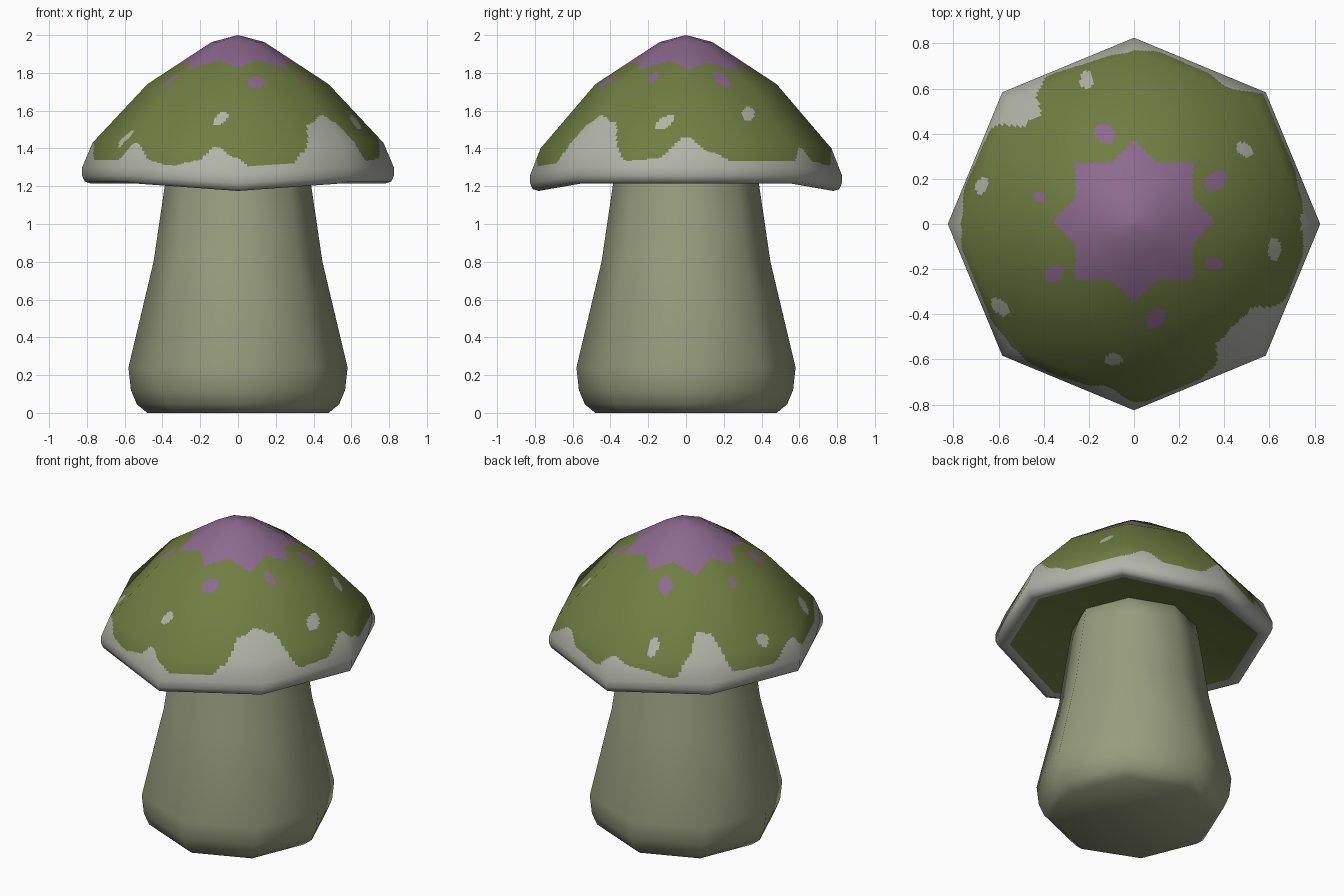
import bpy, math
from mathutils import Vector

if "Cube" in bpy.data.objects:
    bpy.data.objects.remove(bpy.data.objects["Cube"])

SIDES = 8


def material(name, rgb):
    m = bpy.data.materials.new(name)
    m.diffuse_color = (*rgb, 1)
    m.use_nodes = True
    m.node_tree.nodes["Principled BSDF"].inputs["Base Color"].default_value = m.diffuse_color
    return m


GREEN, PURPLE, GREY = 0, 1, 2
cap_mats = [material("moss green", (0.162, 0.209, 0.054)),
            material("dusty purple", (0.262, 0.144, 0.270)),
            material("pale grey", (0.445, 0.456, 0.392))]
stem_mat = material("stem olive grey", (0.314, 0.337, 0.209))


def rings(profile, drop=lambda k, j: 0.0):
    """Octagonal rings for a profile listed from top to bottom."""
    out = []
    for j, (r, z) in enumerate(profile):
        out.append([Vector((r * math.cos(k * math.tau / SIDES),
                            r * math.sin(k * math.tau / SIDES), z - drop(k, j)))
                    for k in range(SIDES)])
    return out


def skin(name, grid, mats, close_bottom=True):
    """Smooth mesh through a stack of rings, closed at the ends."""
    n = len(grid[0])
    verts = [p for row in grid for p in row]
    faces = [(j * n + i, (j + 1) * n + i, (j + 1) * n + (i + 1) % n, j * n + (i + 1) % n)
             for j in range(len(grid) - 1) for i in range(n)]
    faces.append(tuple(range(n)))
    if close_bottom:
        faces.append(tuple(reversed(range(len(verts) - n, len(verts)))))
    me = bpy.data.meshes.new(name)
    me.from_pydata(verts, [], faces)
    me.update()
    me.shade_smooth()
    for m in mats:
        me.materials.append(m)
    return me


def add(name, me):
    ob = bpy.data.objects.new(name, me)
    bpy.context.collection.objects.link(ob)
    return ob


# Stem: bulging at the foot, running up into the cap
stem_profile = [(0.365, 1.33), (0.388, 1.2), (0.447, 0.8), (0.58, 0.24),
                (0.567, 0.12), (0.535, 0.045), (0.48, 0.0)]
add("stem", skin("stem", rings(stem_profile), [stem_mat]))

# Cap: coarse octagonal shape; front and back rim corners hang a little lower
cap_profile = [(0.001, 2.0), (0.14, 1.963), (0.48, 1.74), (0.77, 1.43), (0.825, 1.30),
               (0.825, 1.255), (0.812, 1.225), (0.78, 1.215), (0.74, 1.225), (0.33, 1.305)]
STEPS = [10, 28, 34, 20, 4, 2, 2, 1, 2]
COLS = 36
UNDERSIDE = 8


def rim_drop(k, j):
    return (0.03 if j == 3 else 0.04 if 3 < j < 9 else 0.0) if k in (2, 6) else 0.0


coarse = rings(cap_profile, rim_drop)
low = skin("cap_low", coarse, [])
normals = [v.vector.copy() for v in low.vertex_normals]
coarse_n = [normals[j * SIDES:(j + 1) * SIDES] for j in range(len(coarse))]
bpy.data.meshes.remove(low)


def refine(src):
    """Split the flat panels finely without changing their shape."""
    out = []
    for j, steps in enumerate(STEPS):
        for s in range(steps + (j == len(STEPS) - 1)):
            t = s / steps
            row = [src[j][k].lerp(src[j + 1][k], t) for k in range(SIDES)]
            out.append([row[k].lerp(row[(k + 1) % SIDES], c / COLS)
                        for k in range(SIDES) for c in range(COLS)])
    return out


cap = skin("cap", refine(coarse), cap_mats, close_bottom=False)

# Wavy top of the grey border: angle in degrees, height
BORDER = [(-180, 1.43), (-171, 1.34), (-147, 1.34), (-135, 1.43), (-126, 1.33),
          (-118, 1.31), (-107, 1.335), (-99, 1.41), (-91, 1.35), (-85, 1.305),
          (-67, 1.32), (-62, 1.38), (-54, 1.53), (-45, 1.575), (-37, 1.54),
          (-25, 1.335), (-12, 1.345), (0, 1.46), (10, 1.38), (20, 1.33), (44, 1.33),
          (55, 1.405), (65, 1.33), (81, 1.31), (91, 1.40), (99, 1.35), (120, 1.31),
          (126, 1.43), (131, 1.56), (137, 1.55), (148, 1.33), (167, 1.32), (180, 1.43)]


def border_height(a):
    for (a0, z0), (a1, z1) in zip(BORDER, BORDER[1:]):
        if a <= a1:
            t = (a - a0) / (a1 - a0)
            return z0 + (z1 - z0) * t * t * (3 - 2 * t)
    return BORDER[-1][1]


# Spots seen from above: x, y, half width, half depth, turn in degrees, colour
SPOTS = [(-0.13, 0.40, 0.052, 0.038, -45, PURPLE), (0.36, 0.19, 0.055, 0.04, 40, PURPLE),
         (-0.42, 0.12, 0.028, 0.024, 0, PURPLE), (-0.355, -0.22, 0.045, 0.034, 35, PURPLE),
         (0.355, -0.175, 0.042, 0.027, -15, PURPLE), (0.095, -0.42, 0.052, 0.036, 45, PURPLE),
         (-0.21, 0.64, 0.029, 0.038, 0, GREY), (0.49, 0.33, 0.04, 0.028, -35, GREY),
         (-0.675, 0.17, 0.027, 0.036, -20, GREY), (-0.593, -0.367, 0.047, 0.03, -40, GREY),
         (-0.09, -0.60, 0.037, 0.028, 10, GREY), (0.623, -0.112, 0.028, 0.05, 0, GREY)]


def colour(p):
    # Eight-pointed star on the crown
    x, y = abs(p.x), abs(p.y - 0.012)
    if max(x, y) < 0.26 or x + y < 0.36:
        return PURPLE
    if p.z < border_height(math.degrees(math.atan2(p.y, p.x))):
        return GREY
    for sx, sy, rx, ry, turn, col in SPOTS:
        c, s = math.cos(math.radians(turn)), math.sin(math.radians(turn))
        dx, dy = p.x - sx, p.y - sy
        if ((dx * c + dy * s) / rx) ** 2 + ((dy * c - dx * s) / ry) ** 2 < 1:
            return col
    return GREEN


per_row = SIDES * COLS
first_under = sum(STEPS[:UNDERSIDE]) * per_row
last_quad = sum(STEPS) * per_row
for f in cap.polygons:
    if f.index >= last_quad:
        f.material_index = PURPLE
    elif f.index >= first_under:
        f.material_index = GREEN
    else:
        f.material_index = colour(f.center)

# Keep the soft shading of the coarse shape
cap.normals_split_custom_set_from_vertices(
    [n.normalized() for row in refine(coarse_n) for n in row])
add("cap", cap)
